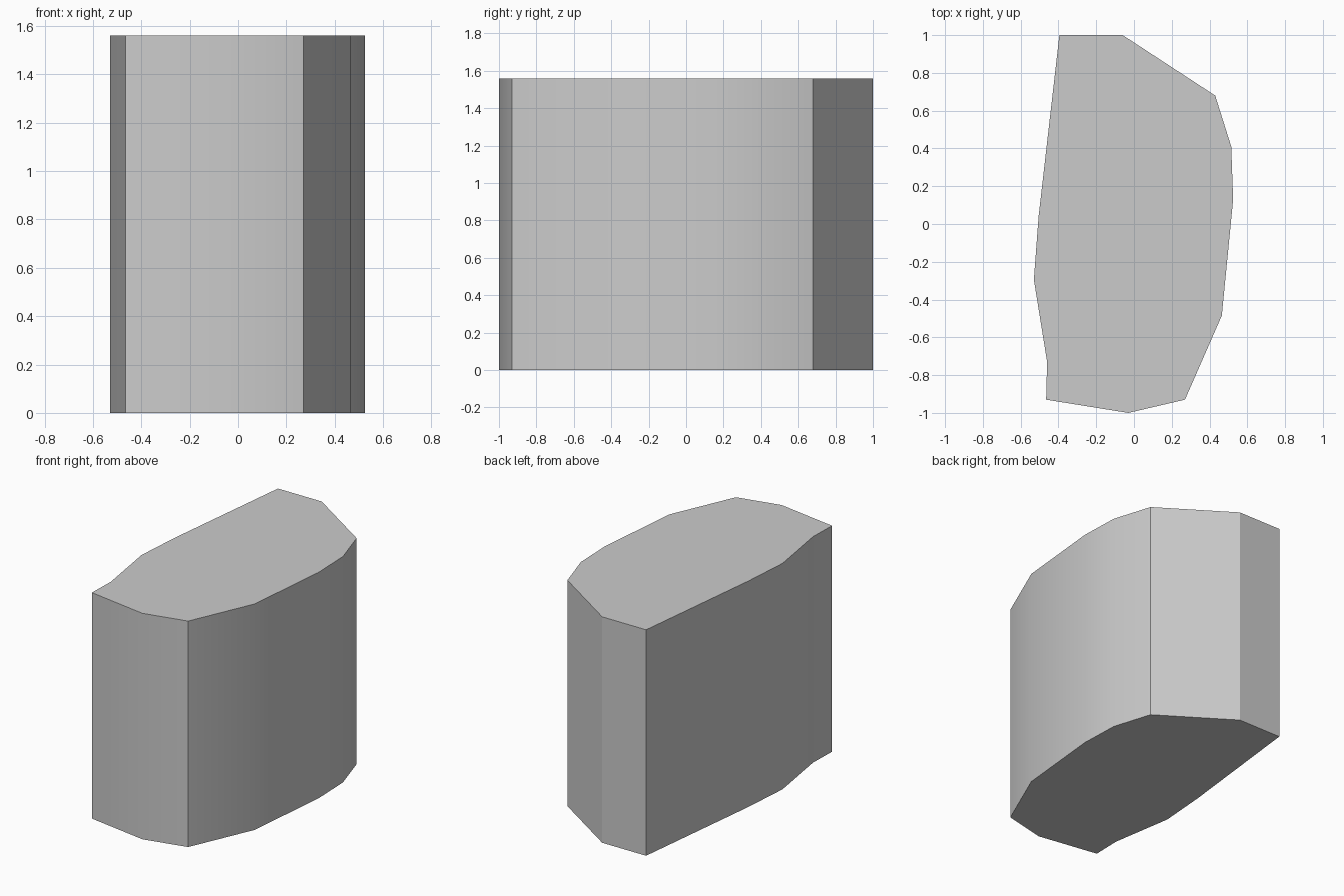
import bpy
import bmesh
import math

cube = bpy.data.objects.get("Cube")
if cube:
    bpy.data.objects.remove(cube, do_unlink=True)

HEIGHT = 1.56

# Outline of the block, counter-clockwise from the front left corner
outline = [
    (-0.465, -0.93), (-0.03, -1.0), (0.27, -0.93), (0.465, -0.485),
    (0.525, 0.13), (0.515, 0.41), (0.43, 0.68), (-0.06, 1.0),
    (-0.395, 1.0), (-0.505, 0.04), (-0.53, -0.295), (-0.46, -0.73),
]

# Plain grey material
grey = bpy.data.materials.new("plain grey")
grey.use_nodes = True
colour = (0.6, 0.6, 0.6, 1.0)
grey.diffuse_color = colour
grey.node_tree.nodes["Principled BSDF"].inputs["Base Color"].default_value = colour

# Solid block: fill the outline and extrude it upwards
bm = bmesh.new()
base = bm.faces.new([bm.verts.new((x, y, 0)) for x, y in outline])
result = bmesh.ops.extrude_face_region(bm, geom=[base], use_keep_orig=True)
top = [v for v in result["geom"] if isinstance(v, bmesh.types.BMVert)]
bmesh.ops.translate(bm, verts=top, vec=(0, 0, HEIGHT))
bmesh.ops.recalc_face_normals(bm, faces=bm.faces)

mesh = bpy.data.meshes.new("block")
bm.to_mesh(mesh)
bm.free()
mesh.materials.append(grey)
block = bpy.data.objects.new("block", mesh)
bpy.context.collection.objects.link(block)

# Smooth the gently curved sides, keep the corners crisp
bpy.ops.object.select_all(action="DESELECT")
block.select_set(True)
bpy.context.view_layer.objects.active = block
bpy.ops.object.shade_smooth_by_angle(angle=math.radians(30))
